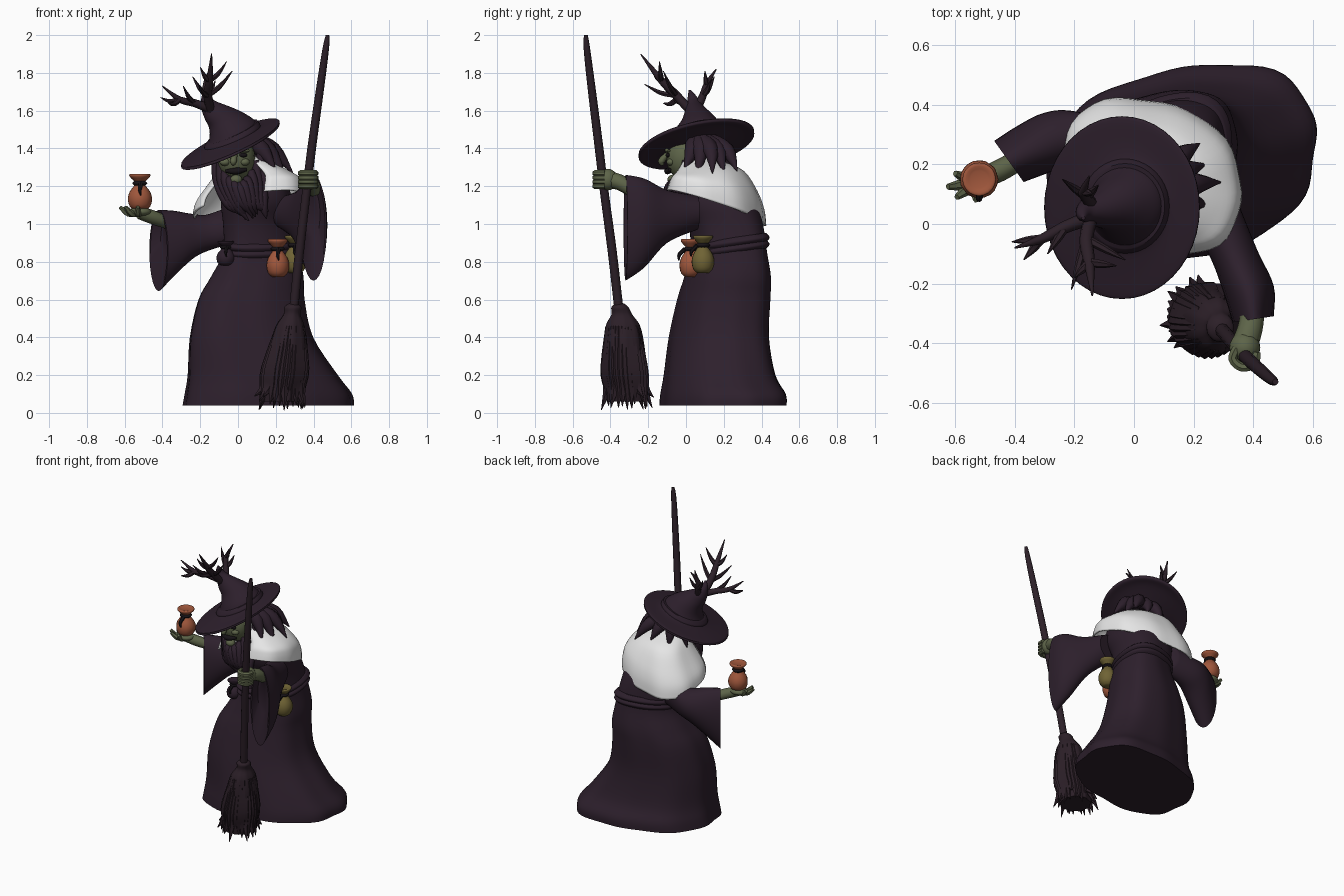
import bpy, bmesh, math, random
from mathutils import Vector

random.seed(4)
TAU = math.tau
if "Cube" in bpy.data.objects:
    bpy.data.objects.remove(bpy.data.objects["Cube"])


def material(name, r, g, b):
    m = bpy.data.materials.new(name)
    m.use_nodes = True
    m.diffuse_color = (r, g, b, 1)
    shader = next(n for n in m.node_tree.nodes if n.type == 'BSDF_PRINCIPLED')
    shader.inputs["Base Color"].default_value = (r, g, b, 1)
    shader.inputs["Roughness"].default_value = 0.9
    return m


CLOTH = material("dark plum cloth", .026, .014, .025)
WOOD = material("dark wood", .025, .014, .021)
SHAWL = material("pale shawl", .79, .79, .79)
SKIN = material("green skin", .11, .128, .066)
CLAY = material("terracotta", .35, .095, .045)
OLIVE = material("olive", .16, .125, .035)
BLACK = material("near black", .008, .006, .008)


def finish(name, mat, bm):
    bmesh.ops.recalc_face_normals(bm, faces=bm.faces)
    mesh = bpy.data.meshes.new(name)
    bm.to_mesh(mesh)
    bm.free()
    mesh.materials.append(mat)
    ob = bpy.data.objects.new(name, mesh)
    bpy.context.collection.objects.link(ob)
    bpy.ops.object.select_all(action='DESELECT')
    ob.select_set(True)
    bpy.context.view_layer.objects.active = ob
    bpy.ops.object.shade_smooth_by_angle(angle=math.radians(50))
    return ob


def smooth(rows, steps):
    """Catmull-Rom interpolation of rows of numbers."""
    out = []
    last = len(rows) - 1
    for i in range(last):
        quad = [rows[max(i - 1, 0)], rows[i], rows[i + 1], rows[min(i + 2, last)]]
        for s in range(steps):
            t = s / steps
            out.append([b + t * (c - a + t * (2 * a - 5 * b + 4 * c - d + t * (3 * (b - c) + d - a))) / 2
                        for a, b, c, d in zip(*quad)])
    return out + [list(rows[-1])]


def skin(name, mat, rings, closed=True):
    bm = bmesh.new()
    loops = [[bm.verts.new(p) for p in ring] for ring in rings]
    n = len(loops[0])
    for low, high in zip(loops, loops[1:]):
        for j in range(n if closed else n - 1):
            k = (j + 1) % n
            bm.faces.new((low[j], low[k], high[k], high[j]))
    if closed:
        bm.faces.new(loops[0])
        bm.faces.new(loops[-1])
    return finish(name, mat, bm)


def loft(name, mat, rows, n=40, start=0, sweep=TAU, ripple=0, square=0, steps=4):
    """Stacked ovals: z, centre x, y, half sizes, skew, tilt along x, y."""
    full = sweep == TAU
    rows = smooth([tuple(r) + (0,) * (8 - len(r)) for r in rows], steps)
    rings = []
    for i, (z, cx, cy, hx, hy, skew, a, b) in enumerate(rows):
        ring = []
        for j in range(n):
            t = start + sweep * j / (n if full else n - 1)
            f = 1 + ripple * (1 - i / len(rows)) * math.sin(9 * t + z * 2) + square * math.sin(2 * t) ** 2
            c, s = math.cos(t) * f, math.sin(t + skew) * f
            ring.append((cx + hx * c, cy + hy * s, z + a * c + b * s))
        rings.append(ring)
    return skin(name, mat, rings, closed=full)


def tube(name, mat, points, n=8, steps=4):
    """Tapered tube through points of x, y, z, radius."""
    pts = smooth(points, steps)
    centres = [Vector(p[:3]) for p in pts]
    axis = centres[-1] - centres[0]
    ref = Vector((0, 0, 1)) if abs(axis.z) < .7 * axis.length else Vector((1, 0, 0))
    rings = []
    for i, p in enumerate(pts):
        d = centres[min(i + 1, len(pts) - 1)] - centres[max(i - 1, 0)]
        u = d.cross(ref).normalized()
        v = d.cross(u).normalized()
        r = max(p[3], .002)
        rings.append([centres[i] + r * (u * math.cos(TAU * j / n) + v * math.sin(TAU * j / n))
                      for j in range(n)])
    return skin(name, mat, rings)


def ball(name, mat, centre, size):
    bm = bmesh.new()
    bmesh.ops.create_uvsphere(bm, u_segments=20, v_segments=12, radius=1)
    for v in bm.verts:
        v.co = Vector(centre) + Vector(a * b for a, b in zip(v.co, size))
    return finish(name, mat, bm)


def sleeve(name, side, rows):
    """Bell sleeve of upright ovals: x, y, z, half width, half height."""
    side = Vector(side).normalized()
    x, y, z, w, h = rows[-1]
    px, py = rows[-2][:2]
    inner = [(x, y, z, w * .88, h * .95), ((x + px) / 2, (y + py) / 2, z + h * .25, w * .6, h * .5)]
    rings = []
    for x, y, z, w, h in smooth(rows, 5) + inner:
        rings.append([Vector((x, y, z)) + side * w * math.cos(TAU * j / 28)
                      + Vector((0, 0, h * math.sin(TAU * j / 28))) for j in range(28)])
    return skin(name, CLOTH, rings)


def pouch(name, mat, x, y, z, r, height):
    """Tied sack with a flared mouth and a knotted cord."""
    profile = [(0, .5), (.1, .85), (.3, 1), (.5, .85), (.7, .42), (.78, .42), (.93, .85), (1, .8), (.97, .45)]
    loft(name, mat, [(z + h * height, x, y, r * f, r * f) for h, f in profile], n=20, ripple=.03, steps=3)
    tie = z + .74 * height
    loft(name + "_cord", BLACK, [(tie + d * r, x, y, r * f, r * f)
                                 for d, f in ((-.2, .44), (0, .62), (.2, .44))], n=16)
    tube(name + "_tassel", BLACK, [(x + .1 * r, y - .5 * r, tie, r * .2),
                                   (x, y - r, tie - .5 * r, r * .18), (x + .1 * r, y - r * 1.05, tie - r, .004)], n=6)


# robe, belt and shawl
loft("robe", CLOTH, [
    (.04, .16, .2, .45, .33, .22), (.1, .16, .2, .44, .325, .22), (.2, .13, .18, .395, .29, .2),
    (.4, .07, .175, .325, .26, .2), (.6, .07, .2, .28, .242, .2), (.72, .1, .22, .245, .225, .2),
    (.85, .12, .225, .2, .2, .2), (1, .11, .21, .19, .195, .1), (1.12, .1, .17, .19, .2, -.1),
    (1.24, .09, .13, .15, .16, -.2), (1.32, .04, .08, .07, .08)], n=72, ripple=.015, square=.07)
for i, z in enumerate((.865, .9)):
    loft("belt_" + str(i), CLOTH, [(z + d, .12, .225, .19 + g, .195 + g, .2, 0, .028)
                                  for d, g in ((-.025, 0), (0, .02), (.025, 0))], square=.06)
shawl = loft("shawl", SHAWL, [
    (1.085, .06, .16, .3, .26, -.2, .03, -.08), (1.145, .065, .16, .29, .25, -.2, .03, -.055),
    (1.21, .08, .15, .255, .225, -.2, .02, -.03), (1.28, .085, .13, .19, .175, -.2),
    (1.33, .06, .09, .11, .11), (1.36, .03, .06, .06, .06)],
    start=math.radians(-75), sweep=math.radians(293), ripple=.012, square=.06)
thick = shawl.modifiers.new("thickness", 'SOLIDIFY')
thick.thickness = .012

# sleeves
sleeve("right_sleeve", (.58, -.81, 0), [(-.02, .27, 1, .1, .1), (-.16, .3, .955, .1, .095),
                                        (-.25, .29, .935, .1, .12), (-.34, .25, .9, .095, .17),
                                        (-.42, .21, .86, .085, .215)])
sleeve("left_sleeve", (1, .15, 0), [(.26, .06, 1.06, .09, .09), (.335, -.1, 1.04, .08, .14),
                                    (.385, -.22, 1.005, .085, .235), (.4, -.32, .98, .07, .28)])

# open hand holding a sack
tube("right_wrist", SKIN, [(-.38, .22, 1.01, .035), (-.45, .18, 1.035, .037), (-.52, .15, 1.06, .035)])
ball("right_palm", SKIN, (-.52, .15, 1.065), (.06, .052, .026))
for i, (x, y) in enumerate(((-.6, .17), (-.625, .125), (-.595, .09), (-.53, .08))):
    tube("right_finger_" + str(i), SKIN, [(-.52, .15, 1.06, .018), ((x - .53) / 2, (y + .14) / 2, 1.055, .019),
                                          (x, y, 1.09, .01)], n=6)
pouch("held_sack", CLAY, -.52, .15, 1.075, .064, .19)

# broom, with the fist around it
tube("broom_stick", WOOD, [(.29, -.35, .5, .024), (.325, -.39, .85, .024), (.36, -.43, 1.15, .023),
                           (.39, -.46, 1.4, .023), (.435, -.5, 1.72, .021), (.465, -.525, 1.93, .017),
                           (.475, -.53, 2, .01)], n=12)
loft("broom_head", WOOD, [(.06, .235, -.315, .1, .1), (.2, .245, -.32, .11, .11), (.35, .265, -.33, .1, .107),
                          (.46, .275, -.335, .075, .09), (.52, .285, -.34, .045, .055),
                          (.56, .29, -.35, .045, .045), (.58, .29, -.35, .02, .02)], n=30, ripple=.06)
for i in range(30):
    a = TAU * i / 30
    c, s = math.cos(a), math.sin(a)
    r = random.uniform(.09, .15)
    tube("bristle_" + str(i), WOOD, [(.277 + .065 * c, -.335 + .08 * s, .46, .012),
                                     (.25 + .105 * c, -.325 + .105 * s, .24, .024),
                                     (.237 + .1 * c, -.315 + .1 * s, .14, .024),
                                     (.23 + r * c, -.31 + r * s, random.uniform(.01, .1), .002)], n=5, steps=3)
tube("left_wrist", SKIN, [(.4, -.28, 1.18, .04), (.39, -.35, 1.22, .042), (.37, -.41, 1.235, .045)])
ball("left_fist", SKIN, (.372, -.415, 1.235), (.052, .053, .057))
for i in range(4):
    tube("left_finger_" + str(i), SKIN, [(.372 + .042 * math.cos(a), -.445 + .037 * math.sin(a), 1.2 + .023 * i, .016)
                                         for a in (.4, -.7, -1.8, -2.9, -4)], n=7)

# belt pouches
pouch("clay_pouch", CLAY, .21, .025, .72, .06, .2)
pouch("olive_pouch", OLIVE, .3, .09, .74, .06, .2)
pouch("dark_pouch", CLOTH, -.065, .05, .78, .05, .13)

# head and face
ball("head", SKIN, (-.01, 0, 1.35), (.1, .105, .12))
ball("chin", SKIN, (-.01, -.07, 1.235), (.032, .028, .026))
tube("nose", SKIN, [(-.015, -.08, 1.38, .015), (-.02, -.112, 1.355, .016), (-.025, -.13, 1.33, .018),
                    (-.025, -.122, 1.312, .008)])
tube("mouth", BLACK, [(-.065, -.082, 1.28, .008), (-.01, -.098, 1.28, .018), (.045, -.085, 1.288, .008)])
for side, x in (("right", -.058), ("left", .028)):
    ball(side + "_eye", BLACK, (x, -.096, 1.365), (.022, .012, .012))
    ball(side + "_cheek", SKIN, (x * 1.2, -.08, 1.328), (.028, .023, .02))
    tube(side + "_brow", SKIN, [(x - .028, -.083, 1.388, .008), (x, -.102, 1.39, .011), (x + .028, -.09, 1.388, .008)])

# hair: long front locks, then a fan behind
for i in range(11):
    f = i / 10
    x = -.115 + .23 * f
    bow = math.sin(math.pi * f)
    tube("front_lock_" + str(i), CLOTH, [
        (x, .03 - .09 * bow, 1.205 + .2 * abs(2 * f - 1) ** 2, .022),
        (x * 1.05 + .01, .01 - .1 * bow, 1.19 + .05 * abs(2 * f - 1), .026),
        (x * .8 + .04, -.055 - .03 * bow, 1.11, .028),
        (x * .7 + .09 + random.uniform(-.02, .02), -.05, 1.01 + random.uniform(0, .06), .003)])
for i, (x, y, z) in enumerate(((.2, -.01, 1.28), (.25, .06, 1.25), (.29, .14, 1.27), (.24, .2, 1.27),
                               (.22, .27, 1.28), (.1, .26, 1.3), (-.03, .24, 1.28), (-.12, .16, 1.27),
                               (.13, .05, 1.2), (-.12, .06, 1.26))):
    tube("back_lock_" + str(i), CLOTH, [(.02 + x * .2, .05 + y * .25, 1.44, .045),
                                        (x * .65, .04 + y * .65, 1.39, .042), (x, y, z, .003)])

# hat with tilted brim and bent crown
loft("hat", CLOTH, [
    (1.4, -.02, .05, .1, .12, 0, .04, .025), (1.415, -.035, .055, .2, .24, 0, .085, .05),
    (1.412, -.04, .055, .255, .3, 0, .11, .06), (1.425, -.04, .055, .26, .305, 0, .112, .06),
    (1.435, -.04, .055, .25, .295, 0, .108, .06), (1.45, -.035, .055, .17, .2, 0, .07, .04),
    (1.47, -.03, .06, .135, .145, 0, .055, .03), (1.51, -.035, .06, .115, .12, 0, .045, .02),
    (1.555, -.07, .06, .085, .085, 0, .04, .015), (1.59, -.115, .05, .06, .06, 0, .035, .01),
    (1.63, -.155, .045, .038, .04, 0, .02, 0), (1.67, -.17, .035, .024, .026), (1.71, -.17, .02, .006, .006)], n=44)
loft("hat_band", CLOTH, [(1.465 + d, -.03, .06, .135 + g, .145 + g, 0, .057, .03)
                         for d, g in ((-.02, .008), (0, .014), (.025, -.002))])

# antlers: main beams with tines
ANTLERS = {
    "front_beam": [(-.14, .04, 1.58, .024), (-.16, -.05, 1.68, .023), (-.15, -.13, 1.76, .019), (-.14, -.24, 1.9, .003)],
    "outer_beam": [(-.15, .02, 1.61, .024), (-.23, -.01, 1.64, .021), (-.31, -.05, 1.66, .016), (-.4, -.08, 1.73, .003)],
    "rear_beam": [(-.13, .05, 1.59, .024), (-.16, .09, 1.68, .02), (-.17, .11, 1.74, .016), (-.15, .16, 1.82, .003)],
}
TINES = [("front_beam", 1, (-.03, -.12, 1.81)), ("front_beam", 2, (-.06, -.14, 1.86)),
         ("front_beam", 2, (-.2, -.18, 1.83)), ("front_beam", 1, (-.21, -.22, 1.74)),
         ("outer_beam", 2, (-.41, -.06, 1.67)), ("outer_beam", 1, (-.29, -.1, 1.73)),
         ("outer_beam", 2, (-.37, -.12, 1.64)), ("rear_beam", 1, (-.24, .15, 1.78)),
         ("rear_beam", 2, (-.14, .1, 1.81)), ("rear_beam", 1, (-.12, .13, 1.76))]
for name, path in ANTLERS.items():
    tube("antler_" + name, WOOD, path)
for i, (beam, k, tip) in enumerate(TINES):
    root = Vector(ANTLERS[beam][k][:3])
    mid = root.lerp(Vector(tip), .5) + Vector((0, 0, -.015))
    tube("antler_tine_" + str(i), WOOD, [(*root, .015), (*mid, .013), (*tip, .002)], n=6)
